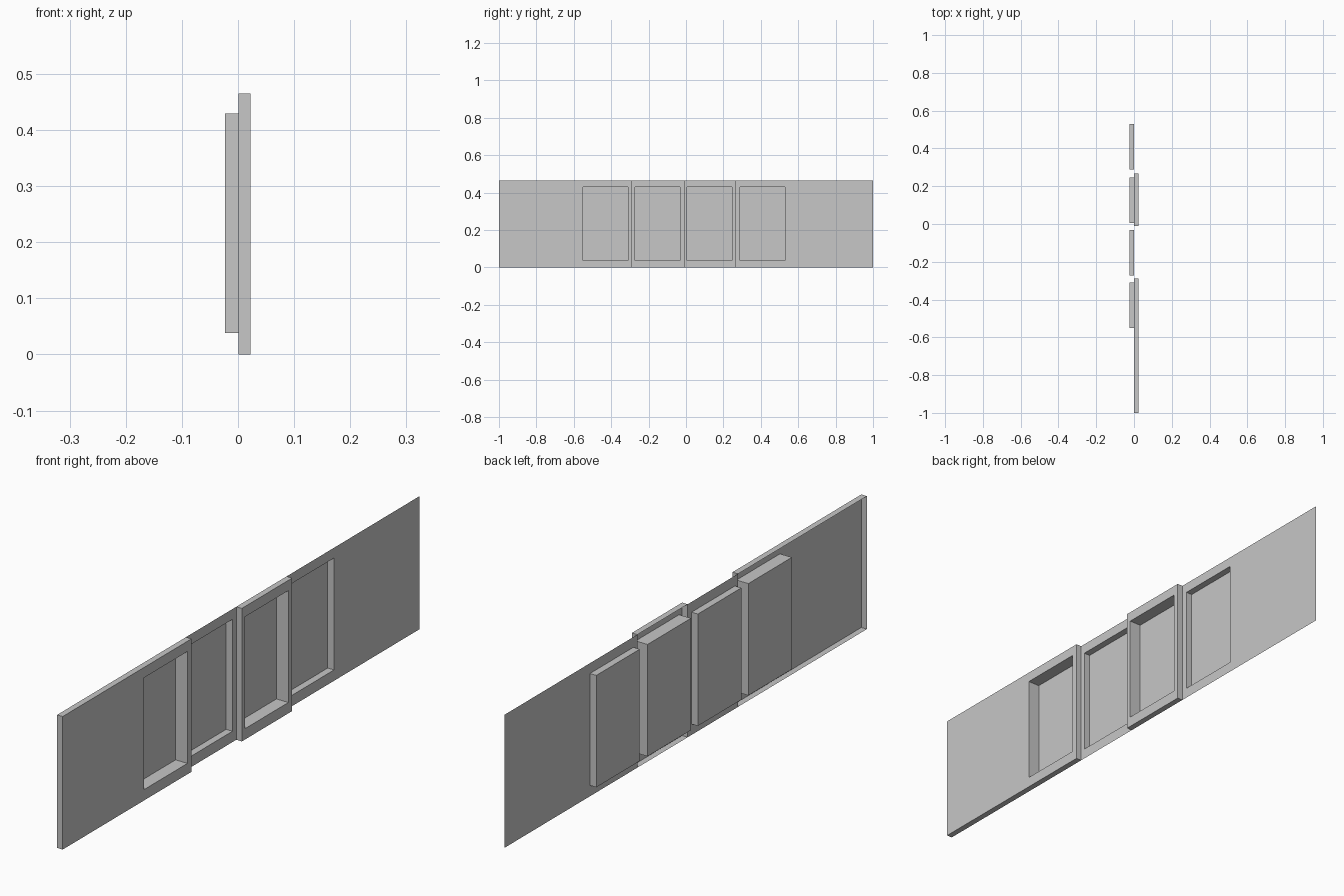
import bpy
import bmesh

cube = bpy.data.objects.get("Cube")
if cube:
    bpy.data.objects.remove(cube, do_unlink=True)

HEIGHT = 0.465
SILL, HEAD = 0.038, 0.429
OPENING_WIDTH = 0.24
RAISED, FLUSH, RECESS = 0.0225, 0.001, -0.0235

grey = bpy.data.materials.new("plain grey")
grey.use_nodes = True
colour = (0.57, 0.57, 0.57, 1)
grey.diffuse_color = colour
grey.node_tree.nodes["Principled BSDF"].inputs["Base Color"].default_value = colour


def ring(bm, x, y0, y1, z0, z1):
    """Rectangle of four vertices in the plane x, facing +x."""
    return [bm.verts.new((x, y, z)) for y, z in ((y0, z0), (y1, z0), (y1, z1), (y0, z1))]


def wall_section(name, y0, y1, opening, raised):
    """Thin sheet with a recessed panel; raised sections get a rim open at the back."""
    bm = bmesh.new()
    x = RAISED if raised else FLUSH
    window = (opening, opening + OPENING_WIDTH, SILL, HEAD)
    rings = [ring(bm, FLUSH, y0, y1, 0, HEIGHT)] if raised else []
    rings += [ring(bm, x, y0, y1, 0, HEIGHT), ring(bm, x, *window), ring(bm, RECESS, *window)]
    # Rim, frame and recess sides join one ring to the next
    for a, b in zip(rings, rings[1:]):
        for i in range(4):
            j = (i + 1) % 4
            bm.faces.new((a[i], a[j], b[j], b[i]))
    # Panel at the back of the recess
    bm.faces.new(rings[-1])
    mesh = bpy.data.meshes.new(name)
    bm.to_mesh(mesh)
    bm.free()
    mesh.materials.append(grey)
    bpy.context.collection.objects.link(bpy.data.objects.new(name, mesh))


# Sections alternate between raised and flush along the wall
wall_section("front_end_wall", -1.0, -0.289, -0.551, True)
wall_section("front_middle_wall", -0.289, -0.011, -0.272, False)
wall_section("back_middle_wall", -0.011, 0.267, 0.006, True)
wall_section("back_end_wall", 0.267, 1.0, 0.289, False)
